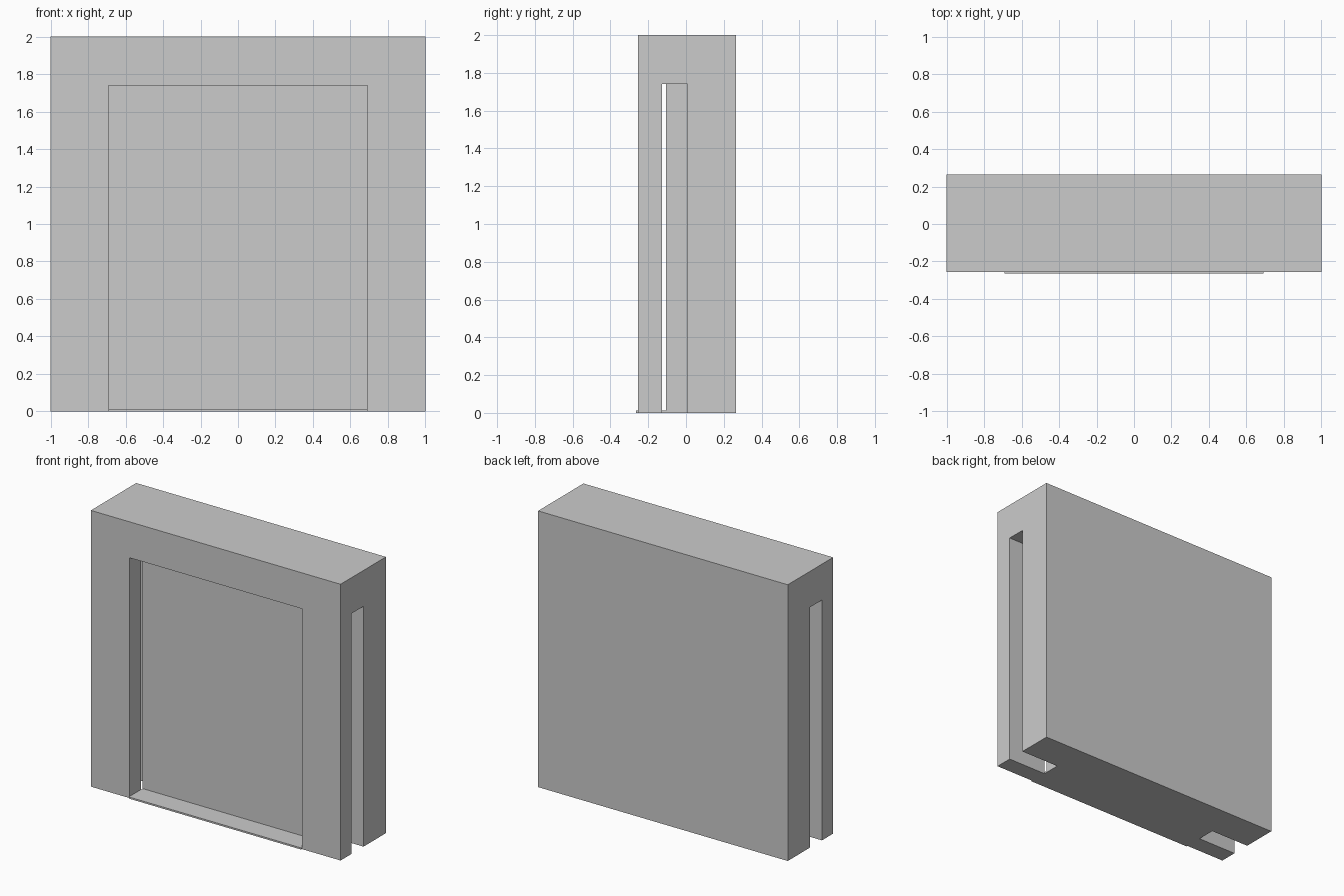
import bpy, bmesh

if "Cube" in bpy.data.objects:
    bpy.data.objects.remove(bpy.data.objects["Cube"])

W, FRONT, BACK, TOP = 1.0, -0.255, 0.264, 2.0
OPEN_X, OPEN_Z = 0.69, 1.74
PILLAR_BACK, PANEL_FRONT, SLOT_BACK = -0.127, -0.106, 0.008


def prism(name, outline, z0, z1):
    """Extrude a plan outline from z0 to z1."""
    bm = bmesh.new()
    base = bm.faces.new([bm.verts.new((x, y, z0)) for x, y in outline])
    top = bmesh.ops.extrude_face_region(bm, geom=[base])["geom"]
    bmesh.ops.translate(bm, vec=(0, 0, z1 - z0),
                        verts=[g for g in top if isinstance(g, bmesh.types.BMVert)])
    bmesh.ops.recalc_face_normals(bm, faces=bm.faces)
    mesh = bpy.data.meshes.new(name)
    bm.to_mesh(mesh)
    bm.free()
    obj = bpy.data.objects.new(name, mesh)
    bpy.context.collection.objects.link(obj)
    return obj


def rect(x, y0, y1):
    return [(-x, y0), (x, y0), (x, y1), (-x, y1)]


# Solid wall block
wall = prism("wall", rect(W, FRONT, BACK), 0, TOP)

# Front opening joined to both side slots, cut around the inner panel
half = [(OPEN_X, -1), (OPEN_X, PILLAR_BACK), (1.2, PILLAR_BACK),
        (1.2, SLOT_BACK), (OPEN_X, SLOT_BACK), (OPEN_X, PANEL_FRONT)]
cutter = prism("opening_cutter", half + [(-x, y) for x, y in reversed(half)], -0.2, OPEN_Z)
cutter.hide_render = True

cut = wall.modifiers.new("opening", 'BOOLEAN')
cut.operation = 'DIFFERENCE'
cut.solver = 'EXACT'
cut.object = cutter
bpy.context.view_layer.objects.active = wall
bpy.ops.object.modifier_apply(modifier=cut.name)
bpy.data.objects.remove(cutter)

# Thin sill across the opening, slightly proud of the front
prism("sill", rect(OPEN_X, -BACK, PANEL_FRONT), 0, 0.012)
